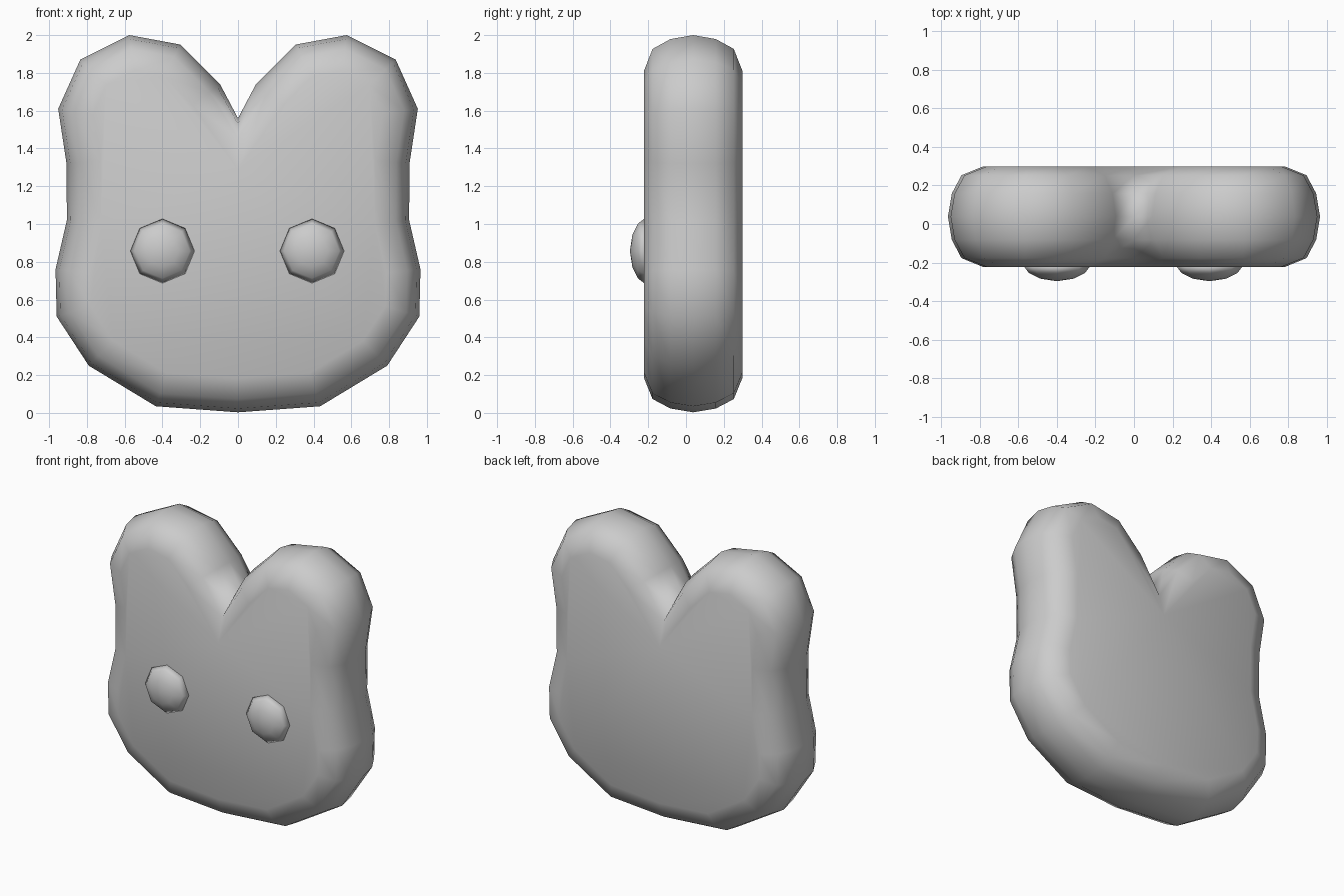
import bpy, bmesh, math
from mathutils import Vector

cube = bpy.data.objects.get("Cube")
if cube:
    bpy.data.objects.remove(cube)

grey = bpy.data.materials.new("plain_grey")
grey.use_nodes = True
colour = (0.6, 0.6, 0.6, 1)
grey.diffuse_color = colour
grey.node_tree.nodes["Principled BSDF"].inputs["Base Color"].default_value = colour


def finish(bm, name):
    bmesh.ops.recalc_face_normals(bm, faces=bm.faces)
    mesh = bpy.data.meshes.new(name)
    bm.to_mesh(mesh)
    bm.free()
    mesh.materials.append(grey)
    mesh.shade_smooth()
    obj = bpy.data.objects.new(name, mesh)
    bpy.context.collection.objects.link(obj)
    return obj


def loft(bm, rings):
    """Join successive closed loops of points and return the loops of vertices."""
    loops = [[bm.verts.new(p) for p in ring] for ring in rings]
    n = len(loops[0])
    for a, b in zip(loops, loops[1:]):
        for i in range(n):
            j = (i + 1) % n
            bm.faces.new((a[i], a[j], b[j], b[i]))
    return loops


# Half outline of the head, from the notch between the ears to the chin
half = [(0, 1.56), (0.095, 1.74), (0.305, 1.95), (0.575, 2.0), (0.835, 1.87),
        (0.952, 1.61), (0.908, 1.32), (0.906, 1.02), (0.966, 0.76),
        (0.96, 0.51), (0.79, 0.25), (0.435, 0.035), (0, 0.003)]
outline = [Vector(p) for p in half] + [Vector((-x, z)) for x, z in half[-2:0:-1]]


def inset(distance):
    """Move the clockwise outline inwards, limiting the mitre at the notch."""
    result = []
    for i, p in enumerate(outline):
        before = (p - outline[i - 1]).normalized()
        after = (outline[(i + 1) % len(outline)] - p).normalized()
        n1 = Vector((before.y, -before.x))
        n2 = Vector((after.y, -after.x))
        direction = (n1 + n2).normalized()
        stretch = min(1 / max(direction.dot(n1), 0.1), 1.5)
        result.append(p + direction * distance * stretch)
    return result


# Head: rounded edge lofted from back to front, closed with flat caps
section = [(0.18, -0.26), (0.07, -0.215), (0.02, -0.12), (0, 0)]
section += [(d, -y) for d, y in section[-2::-1]]
bm = bmesh.new()
loops = loft(bm, [[(p.x, y + 0.038, p.y) for p in inset(d)] for d, y in section])
bm.faces.new(loops[0])
bm.faces.new(loops[-1])
finish(bm, "head")

# Eyes: eight-sided domes on the front
dome = [(0.13, -0.19), (0.17, -0.222), (0.145, -0.255), (0.085, -0.284)]
for name, x in (("right_eye", -0.4), ("left_eye", 0.392)):
    bm = bmesh.new()
    angles = [math.tau * i / 8 for i in range(8)]
    loops = loft(bm, [[(x + r * math.cos(a), y, 0.857 + r * math.sin(a))
                       for a in angles] for r, y in dome])
    tip = bm.verts.new((x, -0.297, 0.857))
    for i in range(8):
        bm.faces.new((loops[-1][i], loops[-1][(i + 1) % 8], tip))
    bm.faces.new(loops[0])
    finish(bm, name)
